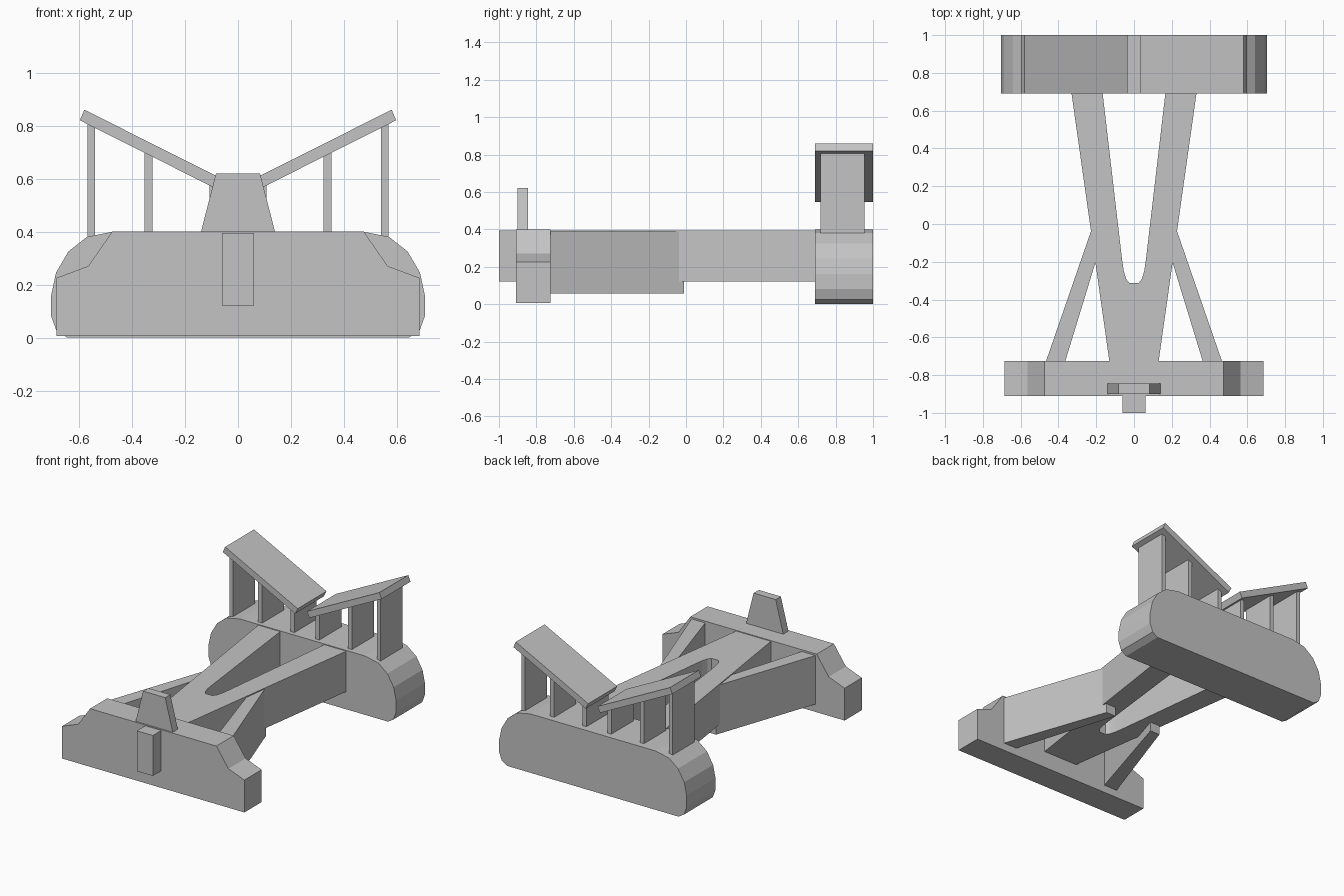
import bpy
import bmesh
from mathutils import Vector

cube = bpy.data.objects.get("Cube")
if cube:
    bpy.data.objects.remove(cube, do_unlink=True)

grey = bpy.data.materials.new("plain grey")
colour = (0.55, 0.55, 0.55, 1)
grey.diffuse_color = colour
grey.use_nodes = True
grey.node_tree.nodes["Principled BSDF"].inputs["Base Color"].default_value = colour


def prism(name, outline, low, high, axis):
    """Extrude an outline: axis 'y' takes (x, z) points, axis 'z' takes (x, y)."""
    def place(p, d):
        return Vector((p[0], d, p[1])) if axis == 'y' else Vector((p[0], p[1], d))
    bm = bmesh.new()
    face = bm.faces.new([bm.verts.new(place(p, low)) for p in outline])
    move = place((0, 0), high - low)
    new = bmesh.ops.extrude_face_region(bm, geom=[face], use_keep_orig=True)["geom"]
    bmesh.ops.translate(bm, vec=move, verts=[v for v in new if isinstance(v, bmesh.types.BMVert)])
    bmesh.ops.recalc_face_normals(bm, faces=bm.faces)
    mesh = bpy.data.meshes.new(name)
    bm.to_mesh(mesh)
    bm.free()
    mesh.materials.append(grey)
    obj = bpy.data.objects.new(name, mesh)
    bpy.context.collection.objects.link(obj)
    return obj


def flip(points):
    return [(-x, v) for x, v in reversed(points)]


def symmetric(half):
    """Close a half outline with its mirror image."""
    return half + flip(half)


def pair(name, outline, low, high, axis):
    prism("left_" + name, outline, low, high, axis)
    prism("right_" + name, flip(outline), low, high, axis)


# Front crossbar with stepped shoulders
prism("front_crossbar", symmetric([(0.685, 0.005), (0.685, 0.225), (0.565, 0.27), (0.475, 0.4)]),
      -0.91, -0.725, 'y')

# Rear crossbar with rounded ends
prism("rear_crossbar", symmetric([(0.645, 0), (0.685, 0.025), (0.705, 0.08), (0.705, 0.16),
                                  (0.687, 0.245), (0.64, 0.325), (0.57, 0.38), (0.47, 0.4)]),
      0.69, 1.0, 'y')

# Forked main frame with a rounded notch
prism("forked_frame", symmetric([(0.13, -0.73), (0.332, 0.7), (0.167, 0.7), (0.063, -0.19),
                                 (0.054, -0.25), (0.042, -0.29), (0.025, -0.312)]),
      0.12, 0.395, 'z')

# Diagonal braces
pair("brace", [(0.365, -0.73), (0.467, -0.73), (0.218, -0.01), (0.145, -0.01)], 0.057, 0.388, 'z')

# Nose block and upright fin
prism("nose_block", symmetric([(0.06, 0.12), (0.06, 0.395)]), -1.0, -0.9, 'y')
prism("front_fin", symmetric([(0.14, 0.398), (0.083, 0.62)]), -0.9, -0.845, 'y')

# Sloping wings and the struts beneath them
pair("wing", [(0.054, 0.547), (0.597, 0.82), (0.58, 0.86), (0.035, 0.586)], 0.69, 1.0, 'y')


def underside(x):
    return 0.547 + (x - 0.054) * 0.503 + 0.004


for label, inner, outer in (("inner", 0.08, 0.108), ("middle", 0.322, 0.352), ("outer", 0.54, 0.568)):
    pair(label + "_strut", [(inner, 0.37), (outer, 0.37), (outer, underside(outer)),
                            (inner, underside(inner))], 0.72, 0.955, 'y')
